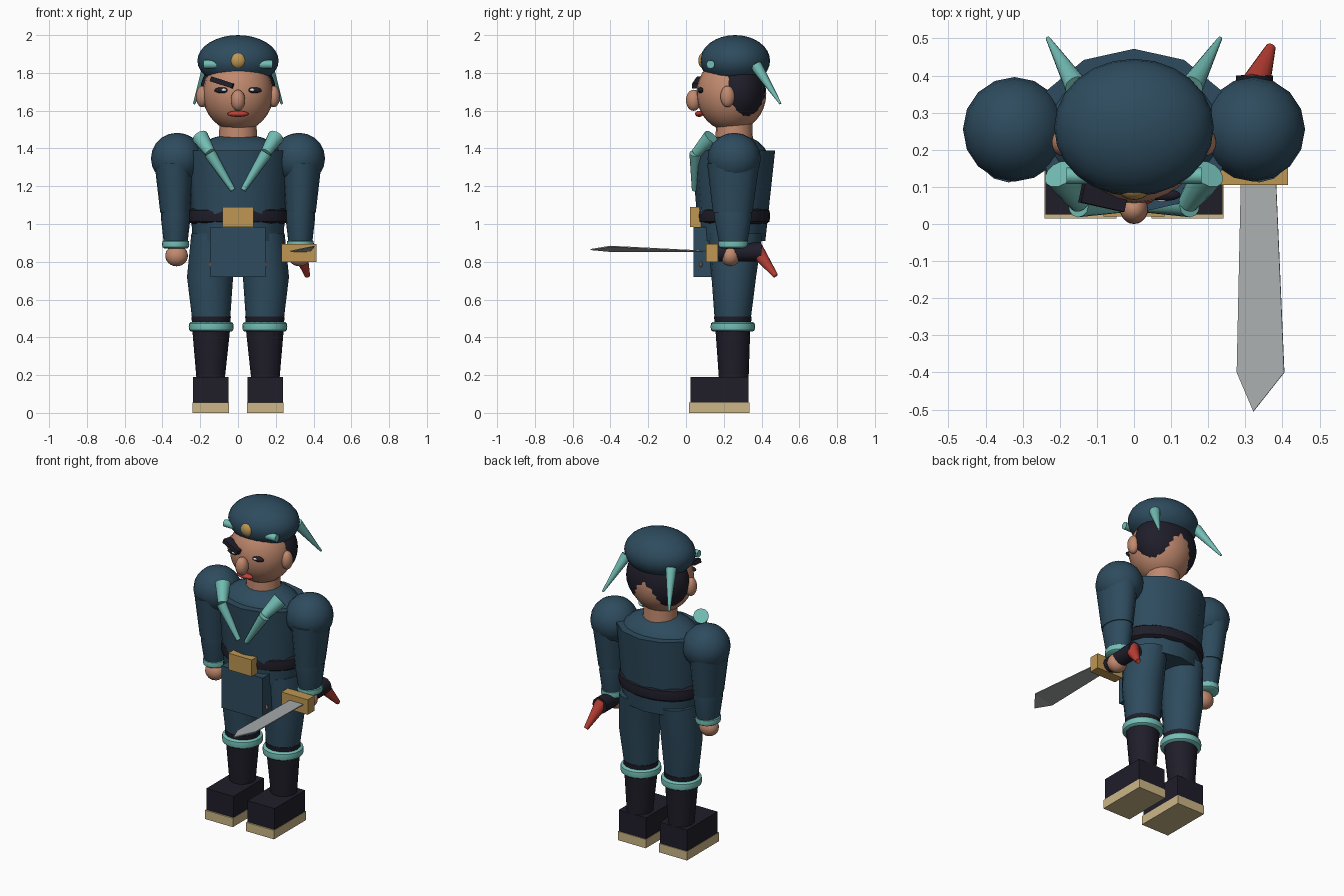
import bpy, bmesh
from math import cos, sin, tau, radians
from mathutils import Vector, Matrix

cube = bpy.data.objects.get("Cube")
if cube:
    bpy.data.objects.remove(cube, do_unlink=True)


def material(name, r, g, b):
    m = bpy.data.materials.new(name)
    m.use_nodes = True
    m.diffuse_color = (r, g, b, 1)
    m.node_tree.nodes["Principled BSDF"].inputs["Base Color"].default_value = (r, g, b, 1)
    return m


NAVY = material("navy cloth", .027, .071, .112)
TEAL = material("teal trim", .17, .51, .46)
DARK = material("dark leather", .014, .013, .023)
GOLD = material("gold", .52, .31, .085)
SKIN = material("skin", .53, .25, .155)
TAN = material("tan sole", .60, .47, .24)
RED = material("red", .50, .05, .035)
STEEL = material("steel", .40, .42, .42)
WHITE = material("eye white", .8, .8, .8)


def finish(name, mat, bm, smooth=True):
    bmesh.ops.recalc_face_normals(bm, faces=bm.faces[:])
    mesh = bpy.data.meshes.new(name)
    bm.to_mesh(mesh)
    bm.free()
    mesh.materials.append(mat)
    ob = bpy.data.objects.new(name, mesh)
    bpy.context.collection.objects.link(ob)
    if smooth:
        bpy.ops.object.select_all(action='DESELECT')
        ob.select_set(True)
        bpy.context.view_layer.objects.active = ob
        bpy.ops.object.shade_smooth_by_angle(angle=radians(40))
    return ob


def ball(name, mat, at, radii, segs=20, rings=12):
    bm = bmesh.new()
    bmesh.ops.create_uvsphere(bm, u_segments=segs, v_segments=rings, radius=1)
    bm.transform(Matrix.Translation(at) @ Matrix.Diagonal((*radii, 1)))
    return finish(name, mat, bm)


def box(name, mat, low, high, turn=None):
    low, high = Vector(low), Vector(high)
    bm = bmesh.new()
    bmesh.ops.create_cube(bm, size=1)
    spin = turn or Matrix.Identity(4)
    bm.transform(Matrix.Translation((low + high) / 2) @ spin @ Matrix.Diagonal((*(high - low), 1)))
    return finish(name, mat, bm, False)


def cone(name, mat, a, b, r1, r2, segs=12):
    a, b = Vector(a), Vector(b)
    bm = bmesh.new()
    bmesh.ops.create_cone(bm, cap_ends=True, segments=segs, radius1=r1, radius2=r2,
                          depth=(b - a).length)
    bm.transform(Matrix.Translation((a + b) / 2) @ (b - a).to_track_quat('Z', 'Y').to_matrix().to_4x4())
    return finish(name, mat, bm)


def loft(name, mat, rings, segs=16):
    """Stack of horizontal ellipses, each (x, y, z, rx, ry)."""
    bm = bmesh.new()
    loops = [[bm.verts.new((x + rx * cos(tau * i / segs), y + ry * sin(tau * i / segs), z))
              for i in range(segs)] for x, y, z, rx, ry in rings]
    for lo, hi in zip(loops, loops[1:]):
        for i in range(segs):
            j = (i + 1) % segs
            bm.faces.new((lo[i], lo[j], hi[j], hi[i]))
    bm.faces.new(loops[0])
    bm.faces.new(loops[-1])
    return finish(name, mat, bm)


def ring(name, mat, at, rx, ry, half):
    """Rounded band around a limb or the waist."""
    x, y, z = at
    steps = [(-1, -.5), (-.7, -.1), (0, 0), (.7, -.1), (1, -.5)]
    return loft(name, mat, [(x, y, z + h * half, rx + d * half, ry + d * half) for h, d in steps], 24)


# Torso, shoulder yoke and belt
loft("torso", NAVY, [(0, .245, .91, .24, .175), (0, .25, 1.39, .27, .222)], 12)
ball("shoulder_yoke", NAVY, (0, .25, 1.335), (.255, .19, .142))
ring("belt", DARK, (0, .252, 1.042), .265, .194, .042)
box("buckle", GOLD, (-.082, .02, .985), (.082, .09, 1.09))
box("apron", NAVY, (-.145, .04, .72), (.145, .15, .985))
ball("apron_core", SKIN, (0, .08, .785), (.155, .022, .05))

# Head
loft("neck", SKIN, [(0, .255, 1.42, .105, .1), (0, .255, 1.56, .095, .095)])
ball("head", SKIN, (0, .24, 1.69), (.187, .185, .2), 24, 16)
ball("hair", DARK, (0, .28, 1.705), (.2, .143, .185), 24, 16)
ball("cap", NAVY, (0, .26, 1.865), (.215, .185, .135), 24, 16)
ball("cap_jewel", GOLD, (0, .095, 1.865), (.043, .03, .043))
cone("cap_band", TEAL, (-.182, .13, 1.845), (.182, .13, 1.845), .022, .022)
ball("nose", SKIN, (0, .04, 1.655), (.038, .04, .056))
ball("mouth", RED, (0, .07, 1.583), (.056, .022, .016))
tilt = Matrix.Rotation(radians(18), 4, 'Y') @ Matrix.Rotation(radians(-12), 4, 'Z')
box("right_eyebrow", DARK, (-.145, .045, 1.735), (-.02, .1, 1.762), tilt)

for side, s in (("left", 1), ("right", -1)):
    # Face and cap sides
    ball(side + "_eye", DARK, (s * .082, .078, 1.708), (.044, .016, .016))
    ball(side + "_eye_glint", WHITE, (s * .075, .064, 1.71), (.013, .005, .007))
    ball(side + "_ear", SKIN, (s * .19, .22, 1.675), (.032, .038, .057))
    cone(side + "_cap_ribbon", TEAL, (s * .155, .37, 1.84), (s * .232, .5, 1.637), .032, .006)

    # Chest straps
    cone(side + "_upper_strap", TEAL, (s * .2, .135, 1.46), (s * .145, .055, 1.375), .045, .028)
    cone(side + "_lower_strap", TEAL, (s * .15, .05, 1.375), (s * .027, .045, 1.18), .032, .014)

    # Arm
    ball(side + "_shoulder", NAVY, (s * .322, .255, 1.347), (.139, .141, .136), 16, 10)
    loft(side + "_upper_arm", NAVY, [(s * .332, .247, 1.062, .08, .105),
                                     (s * .338, .25, 1.32, .104, .138)])
    loft(side + "_forearm", NAVY, [(s * .33, .25, .9, .063, .075),
                                   (s * .33, .248, 1.03, .078, .098),
                                   (s * .33, .247, 1.066, .077, .1)])
    ring(side + "_cuff", TEAL, (s * .33, .25, .893), .072, .08, .022)
    ball(side + "_hand", SKIN, (s * .325, .235, .832), (.06, .052, .056))

    # Leg and boot
    loft(side + "_leg", NAVY, [(s * .142, .247, .49, .1, .095), (s * .148, .253, .72, .122, .118),
                               (s * .135, .26, .95, .112, .145)])
    loft(side + "_boot_shaft", DARK, [(s * .145, .253, .17, .074, .078), (s * .142, .248, .44, .1, .092),
                                      (s * .142, .248, .51, .104, .1)])
    ring(side + "_boot_trim", TEAL, (s * .142, .248, .456), .119, .118, .026)
    mid = s * .144
    box(side + "_boot", DARK, (mid - .095, .025, .055), (mid + .095, .33, .19))
    box(side + "_sole", TAN, (mid - .097, .015, 0), (mid + .097, .335, .056))

# Sword held in the left hand
box("sword_guard", GOLD, (.23, .105, .8), (.415, .17, .895))
cone("sword_grip", DARK, (.325, .17, .847), (.325, .4, .853), .046, .05)
cone("sword_tassel", RED, (.325, .37, .865), (.368, .475, .725), .042, .014)
bm = bmesh.new()
outline = [(.288, .11, .855), (.277, -.4, .855), (.322, -.505, .865), (.405, -.4, .882), (.383, .11, .856)]
v = [bm.verts.new(p) for p in outline]
bm.faces.new((v[0], v[1], v[3], v[4]))
bm.faces.new((v[1], v[2], v[3]))
blade = finish("sword_blade", STEEL, bm, False)
edge = blade.modifiers.new("thickness", 'SOLIDIFY')
edge.thickness = .006
edge.offset = 0
